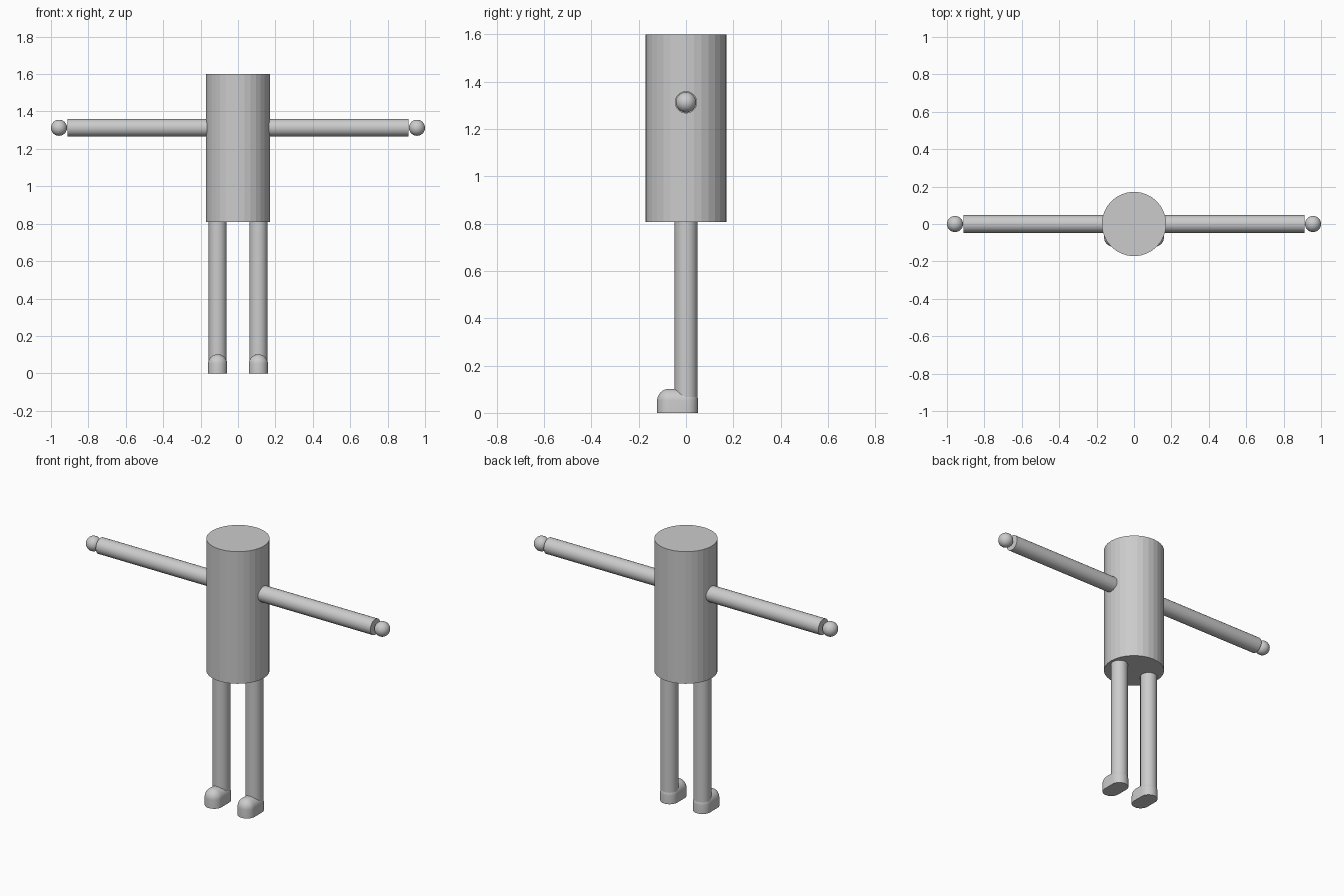
import bpy, bmesh, math
from mathutils import Matrix, Vector

if "Cube" in bpy.data.objects:
    bpy.data.objects.remove(bpy.data.objects["Cube"])

grey = bpy.data.materials.new("plain grey")
grey.diffuse_color = (0.6, 0.6, 0.6, 1)
grey.use_nodes = True
grey.node_tree.nodes["Principled BSDF"].inputs["Base Color"].default_value = grey.diffuse_color


def add(name, bm, smooth=True):
    mesh = bpy.data.meshes.new(name)
    bmesh.ops.recalc_face_normals(bm, faces=bm.faces)
    bm.to_mesh(mesh)
    bm.free()
    mesh.materials.append(grey)
    obj = bpy.data.objects.new(name, mesh)
    bpy.context.collection.objects.link(obj)
    if smooth:
        bpy.ops.object.select_all(action='DESELECT')
        obj.select_set(True)
        bpy.context.view_layer.objects.active = obj
        bpy.ops.object.shade_smooth_by_angle(angle=math.radians(40))
    return obj


def cylinder(name, start, end, radius, smooth=True):
    start, end = Vector(start), Vector(end)
    axis = end - start
    turn = axis.to_track_quat('Z', 'Y').to_matrix().to_4x4()
    bm = bmesh.new()
    bmesh.ops.create_cone(bm, cap_ends=True, segments=32, radius1=radius, radius2=radius,
                          depth=axis.length, matrix=Matrix.Translation((start + end) / 2) @ turn)
    return add(name, bm, smooth)


def sphere(name, centre, radius):
    bm = bmesh.new()
    bmesh.ops.create_uvsphere(bm, u_segments=32, v_segments=16, radius=radius,
                              matrix=Matrix.Translation(centre))
    return add(name, bm)


def foot(name, x):
    # half capsule along y, with straight walls down to the ground
    r, toe = 0.051, -0.071
    bm = bmesh.new()
    bmesh.ops.create_uvsphere(bm, u_segments=32, v_segments=16, radius=r)
    for v in bm.verts:
        if v.co.z < -0.001:
            v.co.z = -r
            s = r / max(math.hypot(v.co.x, v.co.y), 1e-6)
            if s < 100:
                v.co.x *= s
                v.co.y *= s
    pts = [v.co.copy() for v in bm.verts]
    bm.free()
    bm = bmesh.new()
    for p in pts:
        for y in (0, toe):
            bm.verts.new((x + p.x, p.y + y, p.z + r))
    bmesh.ops.remove_doubles(bm, verts=bm.verts, dist=0.0005)
    res = bmesh.ops.convex_hull(bm, input=bm.verts)
    loose = [v for v in bm.verts if not v.link_faces]
    bmesh.ops.delete(bm, geom=loose, context='VERTS')
    return add(name, bm)


# body
cylinder("body", (0, 0, 0.808), (0, 0, 1.6), 0.172, smooth=False)

# limbs, mirrored left and right
for side, s in (("left", 1), ("right", -1)):
    cylinder(side + "_arm", (s * 0.15, 0, 1.313), (s * 0.911, 0, 1.313), 0.047)
    sphere(side + "_hand", (s * 0.957, 0, 1.313), 0.043)
    cylinder(side + "_leg", (s * 0.109, 0, 0.03), (s * 0.109, 0, 0.82), 0.048)
    foot(side + "_foot", s * 0.109)
